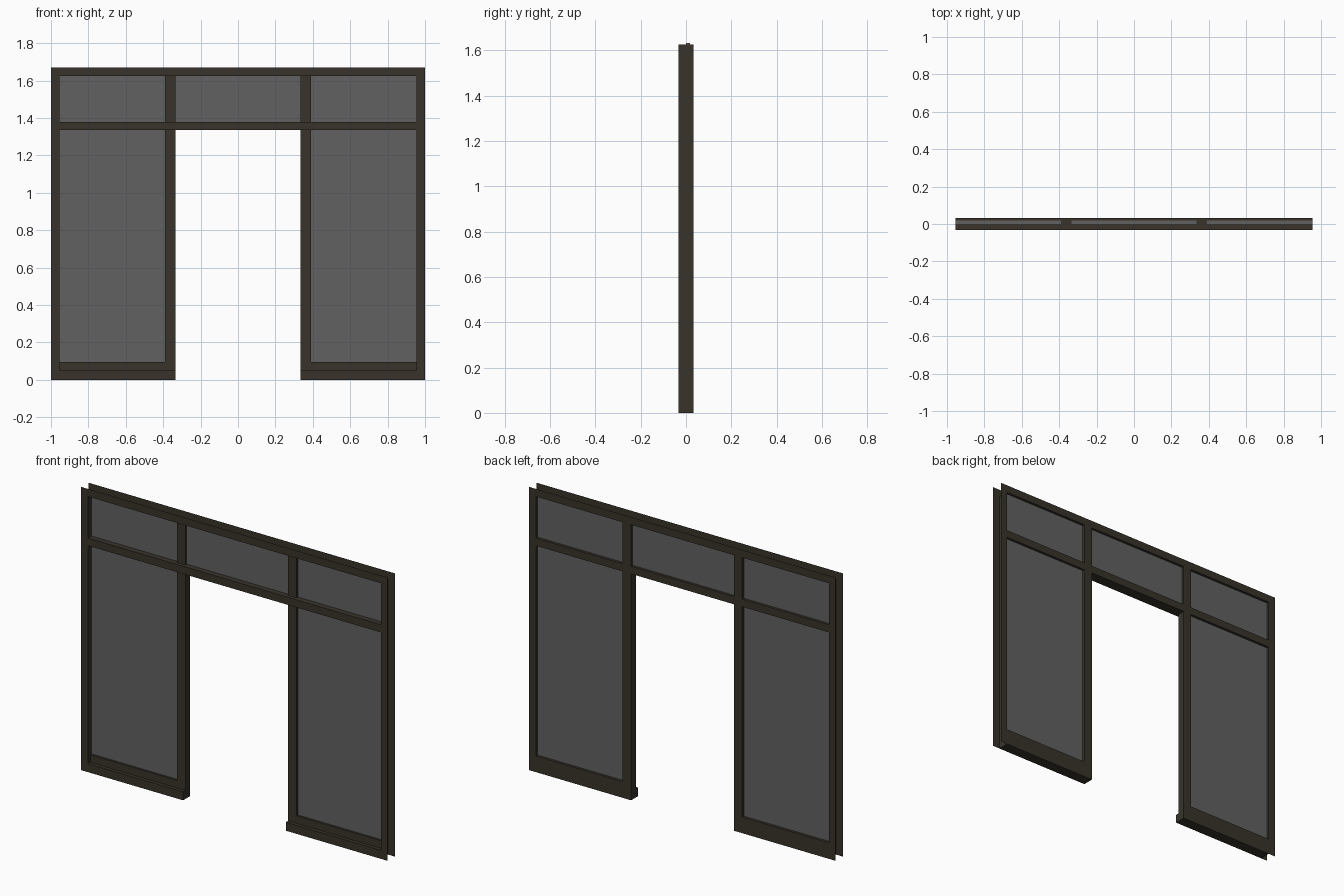
import bpy, bmesh

if "Cube" in bpy.data.objects:
    bpy.data.objects.remove(bpy.data.objects["Cube"])


def material(name, color):
    m = bpy.data.materials.new(name)
    m.diffuse_color = color
    m.use_nodes = True
    m.node_tree.nodes["Principled BSDF"].inputs["Base Color"].default_value = m.diffuse_color
    return m


FRAME = material("dark_bronze", (0.04, 0.034, 0.024, 1))
GLASS = material("tinted_glass", (0.12, 0.12, 0.12, 0.55))

D = 0.033                      # half depth of the outer frame
YF, YB = -0.012, 0.033         # post front and back
X_OUT, X_IN = 1.0, 0.955       # outer frame
Z_TOP, Z_HEAD = 1.67, 1.625
P0, P1 = 0.335, 0.39           # doorway post
T0, T1 = 1.335, 1.38           # transom


def mesh_object(name, bm, mat):
    me = bpy.data.meshes.new(name)
    bm.to_mesh(me)
    bm.free()
    me.materials.append(mat)
    ob = bpy.data.objects.new(name, me)
    bpy.context.collection.objects.link(ob)
    return ob


def mirror(ob):
    ob.modifiers.new("mirror", 'MIRROR').use_mirror_merge = False
    return ob


def box(name, x, y, z, mat=FRAME):
    bm = bmesh.new()
    bmesh.ops.create_cube(bm, size=1)
    for v in bm.verts:
        v.co = [r[0] if c < 0 else r[1] for c, r in zip(v.co, (x, y, z))]
    return mesh_object(name, bm, mat)


def channel(name, rings):
    """Open channel: four edge lines joined by three strips."""
    bm = bmesh.new()
    rows = [[bm.verts.new(p) for p in line] for line in rings]
    for a, b in zip(rows, rows[1:]):
        bm.faces.new((a[0], a[1], b[1], b[0]))
    return mesh_object(name, bm, FRAME)


# Outer frame: channels left open towards the wall
mirror(channel("side_jamb", [[(x, y, 0), (x, y, z)] for x, y, z in
       ((X_OUT, -D, Z_TOP), (X_IN, -D, Z_HEAD), (X_IN, D, Z_HEAD), (X_OUT, D, Z_TOP))]))
channel("head", [[(-x, y, z), (x, y, z)] for x, y, z in
        ((X_OUT, -D, Z_TOP), (X_IN, -D, Z_HEAD), (X_IN, D, Z_HEAD), (X_OUT, D, Z_TOP))])

# Transom, doorway posts and short upper mullions
box("transom", (-X_IN, X_IN), (-D, D), (T0, T1))
mirror(box("doorway_post", (P0, P1), (YF, YB), (0.05, T0)))
mirror(box("upper_mullion", (P0, P1), (YF, YB), (T1, Z_HEAD)))

# Bottom sill and the rail on top of it
mirror(box("sill", (P0, X_IN), (-D, D), (0, 0.05)))
mirror(box("bottom_rail", (P1, X_IN), (YF, YB), (0.05, 0.095)))

# Glass panes
G = (0.0, 0.018)
mirror(box("side_pane", (P1, X_IN), G, (0.095, T0), GLASS))
mirror(box("upper_side_pane", (P1, X_IN), G, (T1, Z_HEAD + 0.007), GLASS))
box("upper_centre_pane", (-P0, P0), G, (T1, Z_HEAD + 0.007), GLASS)
